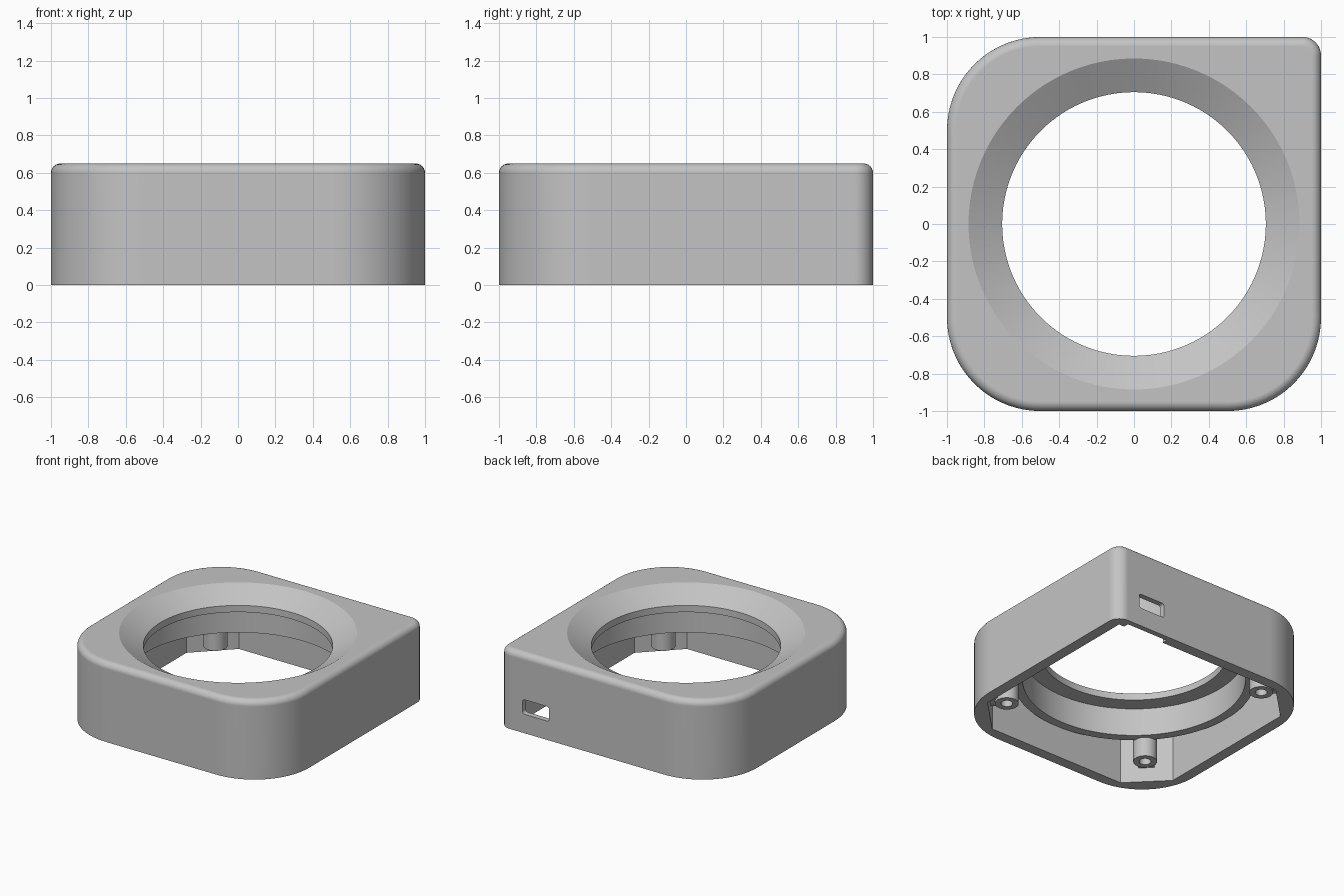
import bpy, bmesh, math
from mathutils import Matrix, Vector

HEIGHT, FILLET = 0.65, 0.05
WALL, CHAMFER = 0.91, 0.63      # inner wall distance, start of the corner flats

cube = bpy.data.objects.get("Cube")
if cube:
    bpy.data.objects.remove(cube, do_unlink=True)

grey = bpy.data.materials.new("plain grey")
grey.use_nodes = True
colour = (0.55, 0.55, 0.55, 1)
grey.diffuse_color = colour
grey.node_tree.nodes["Principled BSDF"].inputs["Base Color"].default_value = colour


def make_object(name, bm):
    bmesh.ops.recalc_face_normals(bm, faces=bm.faces)
    mesh = bpy.data.meshes.new(name)
    bm.to_mesh(mesh)
    bm.free()
    mesh.materials.append(grey)
    obj = bpy.data.objects.new(name, mesh)
    bpy.context.collection.objects.link(obj)
    return obj


def loft(name, rings):
    """Skin equal rings of points and cap both ends."""
    bm = bmesh.new()
    loops = [[bm.verts.new(p) for p in ring] for ring in rings]
    for low, high in zip(loops, loops[1:]):
        for i in range(len(low)):
            j = (i + 1) % len(low)
            bm.faces.new((low[i], low[j], high[j], high[i]))
    bm.faces.new(loops[0][::-1])
    bm.faces.new(loops[-1])
    return make_object(name, bm)


def prism(name, points, z0, z1):
    return loft(name, [[(x, y, z) for x, y in points] for z in (z0, z1)])


def lathe(name, profile, centre=(0, 0), sides=96):
    angles = [math.tau * i / sides for i in range(sides)]
    return loft(name, [[(centre[0] + r * math.cos(a), centre[1] + r * math.sin(a), z)
                        for a in angles] for r, z in profile])


def box(name, low, high):
    return prism(name, [(low[0], low[1]), (high[0], low[1]),
                        (high[0], high[1]), (low[0], high[1])], low[2], high[2])


def combine(body, tool, operation):
    mod = body.modifiers.new(tool.name, 'BOOLEAN')
    mod.operation, mod.object, mod.solver = operation, tool, 'EXACT'
    bpy.context.view_layer.objects.active = body
    bpy.ops.object.modifier_apply(modifier=mod.name)
    bpy.data.objects.remove(tool, do_unlink=True)


def outline(inset, steps=18):
    """Square with three large round corners and one tight one."""
    points = []
    for k, radius in enumerate((0.1, 0.5, 0.5, 0.5)):
        turn = math.pi / 2 * k
        corner = Matrix.Rotation(turn, 2) @ Vector((1 - radius, 1 - radius))
        for i in range(steps + 1):
            a = turn + math.pi / 2 * i / steps
            points.append((corner.x + (radius - inset) * math.cos(a),
                           corner.y + (radius - inset) * math.sin(a)))
    return points


# Outer shell with a rounded top rim
rings = [[(x, y, 0) for x, y in outline(0)]]
for i in range(7):
    a = math.pi / 2 * i / 6
    z = HEIGHT - FILLET + FILLET * math.sin(a)
    rings.append([(x, y, z) for x, y in outline(FILLET * (1 - math.cos(a)))])
housing = loft("housing", rings)

# Hollow underside: straight walls, flats behind the three round corners
w, c = WALL, CHAMFER
cavity = [(w, w), (-c, w), (-w, c), (-w, -c), (-c, -w), (c, -w), (w, -c)]
combine(housing, prism("cavity", cavity, -0.1, 0.55), 'DIFFERENCE')

# Hanging collar around the opening
combine(housing, lathe("collar", [(0.913, 0.26), (0.913, 0.58)]), 'UNION')

# Screw posts with webs to the corner flats
posts = [(-0.68, -0.68), (0.68, -0.68), (-0.68, 0.68)]
for x, y in posts:
    combine(housing, lathe("post", [(0.09, 0.1), (0.09, 0.6)], (x, y), 32), 'UNION')
    out = Vector((x, y)).normalized()
    side = Vector((-out.y, out.x)) * 0.06
    start, end = Vector((x, y)) + out * 0.04, out * 1.12
    web = [start - side, end - side, end + side, start + side]
    combine(housing, prism("web", web, 0.12, 0.6), 'UNION')

# Conical opening, short neck, ledge and collar bore
bore = [(0.84, 0.1), (0.84, 0.49), (0.705, 0.49), (0.705, 0.545),
        (0.885, HEIGHT), (0.885, 0.8)]
combine(housing, lathe("opening", bore), 'DIFFERENCE')

for x, y in posts:
    combine(housing, lathe("screw_hole", [(0.045, 0), (0.045, 0.4)], (x, y), 16), 'DIFFERENCE')

# Thin wall pocket and rounded cable port at the back
combine(housing, box("pocket", (0.48, 0.85, -0.1), (0.86, 0.955, 0.36)), 'DIFFERENCE')
port = []
for k in range(4):
    for i in range(7):
        a = math.pi / 2 * (k + i / 6)
        sx, sz = (1, -1, -1, 1)[k], (1, 1, -1, -1)[k]
        port.append((0.665 + sx * 0.1 + 0.022 * math.cos(a),
                     0.215 + sz * 0.038 + 0.022 * math.sin(a)))
combine(housing, loft("port", [[(x, y, z) for x, z in port] for y in (0.9, 1.1)]), 'DIFFERENCE')

# Smooth curves, crisp edges
bpy.ops.object.select_all(action='DESELECT')
housing.select_set(True)
bpy.context.view_layer.objects.active = housing
bpy.ops.object.shade_smooth_by_angle(angle=math.radians(25))
weighted = housing.modifiers.new("even shading", 'WEIGHTED_NORMAL')
weighted.keep_sharp = True
